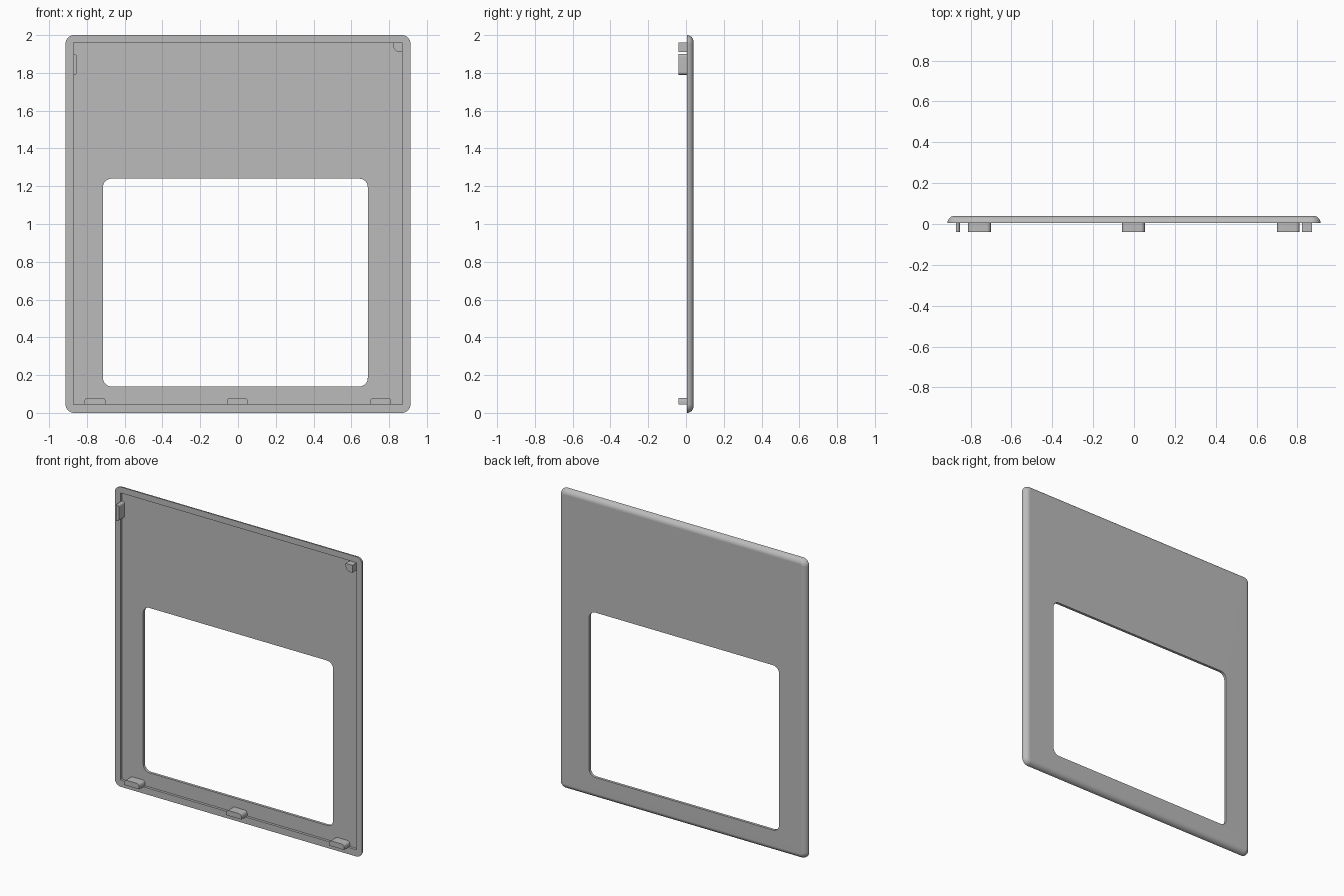
import bpy
import bmesh
from math import cos, sin, pi

cube = bpy.data.objects.get("Cube")
if cube:
    bpy.data.objects.remove(cube, do_unlink=True)

grey = bpy.data.materials.new("plain grey")
grey.use_nodes = True
GREY = (0.5, 0.5, 0.5, 1)
grey.diffuse_color = GREY
grey.node_tree.nodes["Principled BSDF"].inputs["Base Color"].default_value = GREY

FRONT, FLOOR, BACK, TAB_TIP = 0.005, 0.022, 0.04, -0.04
STEPS = 8


def outline(x0, x1, z0, z1, radii):
    """Rounded rectangle; radii run top right, top left, bottom left, bottom right."""
    points = []
    corners = ((x1, z1, -1, -1), (x0, z1, 1, -1), (x0, z0, 1, 1), (x1, z0, -1, 1))
    for k, ((x, z, sx, sz), r) in enumerate(zip(corners, radii)):
        for i in range(STEPS + 1 if r else 1):
            a = (k + i / STEPS) * pi / 2
            points.append((x + sx * r + r * cos(a), z + sz * r + r * sin(a)))
    return points


def finish(name, bm):
    bmesh.ops.recalc_face_normals(bm, faces=bm.faces)
    mesh = bpy.data.meshes.new(name)
    bm.to_mesh(mesh)
    bm.free()
    mesh.materials.append(grey)
    obj = bpy.data.objects.new(name, mesh)
    bpy.context.collection.objects.link(obj)
    bpy.ops.object.select_all(action="DESELECT")
    obj.select_set(True)
    bpy.context.view_layer.objects.active = obj
    bpy.ops.object.shade_smooth_by_angle(angle=pi / 6)
    weighted = obj.modifiers.new("flat_face_normals", "WEIGHTED_NORMAL")
    weighted.keep_sharp = True
    return obj


def add_ring(bm, points, y):
    return [bm.verts.new((x, y, z)) for x, z in points]


def bridge(bm, a, b):
    for i in range(len(a)):
        j = (i + 1) % len(a)
        bm.faces.new((a[i], a[j], b[j], b[i]))


# Frame panel: one closed section swept through rounded rectangles
window = outline(-0.715, 0.687, 0.14, 1.24, [0.045] * 4)
recess = outline(-0.872, 0.872, 0.045, 1.96, [0.002] * 4)
sections = [(window, FLOOR), (recess, FLOOR), (recess, FRONT)]
fillet = BACK - FRONT
for i in range(STEPS + 1):
    a = i / STEPS * pi / 2
    d = fillet * (1 - cos(a))
    edge = outline(-0.913 + d, 0.913 - d, d, 2 - d, [0.045 - d] * 4)
    sections.append((edge, FRONT + fillet * sin(a)))
sections.append((window, BACK))

bm = bmesh.new()
rings = [add_ring(bm, points, y) for points, y in sections]
for i, ring in enumerate(rings):
    bridge(bm, ring, rings[(i + 1) % len(rings)])
finish("frame_panel", bm)


def tab(name, x0, x1, z0, z1, radii):
    bm = bmesh.new()
    points = outline(x0, x1, z0, z1, radii)
    tip, root = add_ring(bm, points, TAB_TIP), add_ring(bm, points, FLOOR)
    bridge(bm, tip, root)
    bm.faces.new(tip)
    bm.faces.new(root)
    finish(name, bm)


# Clips along the bottom edge
for name, x in (("right", -0.757), ("middle", -0.003), ("left", 0.755)):
    tab("bottom_clip_" + name, x - 0.056, x + 0.056, 0.045, 0.08, (0.02, 0.02, 0, 0))

# Side clip and corner peg near the top
tab("side_clip", -0.872, -0.852, 1.79, 1.9, (0.015, 0, 0, 0.015))
tab("corner_peg", 0.822, 0.872, 1.91, 1.96, (0, 0, 0.035, 0))
